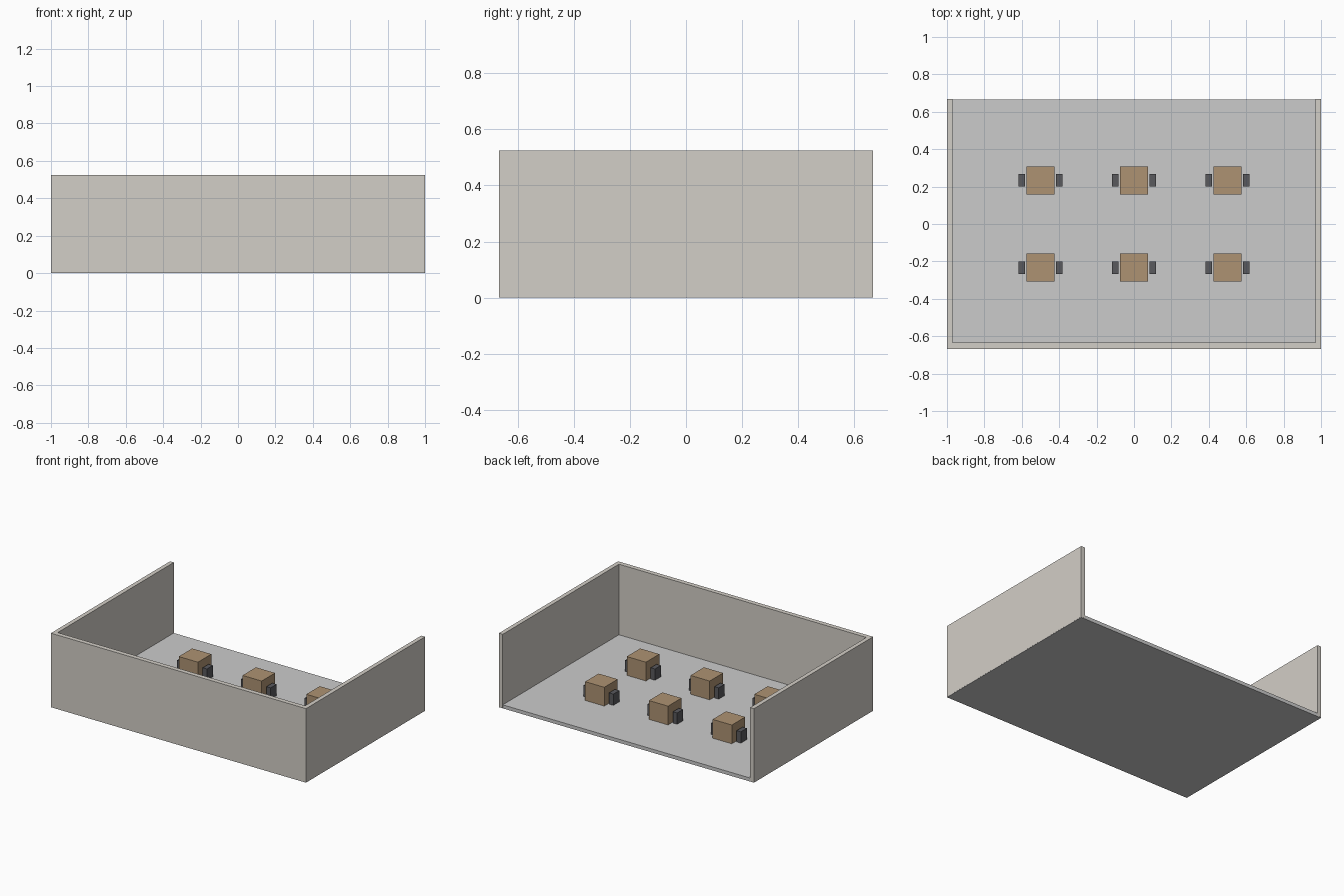
import bpy

if "Cube" in bpy.data.objects:
    bpy.data.objects.remove(bpy.data.objects["Cube"])


def material(name, rgb):
    m = bpy.data.materials.new(name)
    m.diffuse_color = (*rgb, 1)
    m.use_nodes = True
    m.node_tree.nodes["Principled BSDF"].inputs["Base Color"].default_value = m.diffuse_color
    return m


WALL = material("wall_paint", (0.65, 0.62, 0.57))
FLOOR = material("floor_grey", (0.56, 0.55, 0.55))
WOOD = material("wood", (0.42, 0.29, 0.17))
DARK = material("dark_seat", (0.10, 0.10, 0.11))


def box(name, x, y, z, mat):
    """Box from (min, max) ranges along each axis."""
    lo, hi = zip(x, y, z)
    bpy.ops.mesh.primitive_cube_add(
        size=1, location=[(a + b) / 2 for a, b in zip(lo, hi)])
    ob = bpy.context.object
    ob.name = name
    ob.scale = [b - a for a, b in zip(lo, hi)]
    bpy.ops.object.transform_apply(location=False, rotation=False, scale=True)
    ob.data.materials.append(mat)
    return ob


W, D, H = 1.0, 0.667, 0.525      # half width, half depth, wall top
TOP, BASE = 0.025, 0.003         # floor top, wall bottom

# floor slab and three walls, open at the back
E = 0.0005
box("floor", (-W + E, W - E), (-D + E, D - E), (0, TOP), FLOOR)
box("front_wall", (-W, W), (-D, -D + 0.033), (BASE, H), WALL)
for side, s in (("left", -1), ("right", 1)):
    box(side + "_wall", sorted((s * W, s * (W - 0.03))),
        (-D + 0.033, D), (BASE, H), WALL)

# grid of desks, each with a seat on both sides
for cx in (-0.5, 0, 0.5):
    for cy in (-0.233, 0.233):
        box("desk", (cx - 0.075, cx + 0.075), (cy - 0.075, cy + 0.075),
            (TOP, 0.158), WOOD)
        for s in (-1, 1):
            sx = cx + s * 0.1
            box("seat", (sx - 0.0167, sx + 0.0167),
                (cy - 0.0333, cy + 0.0333), (TOP, 0.105), DARK)
